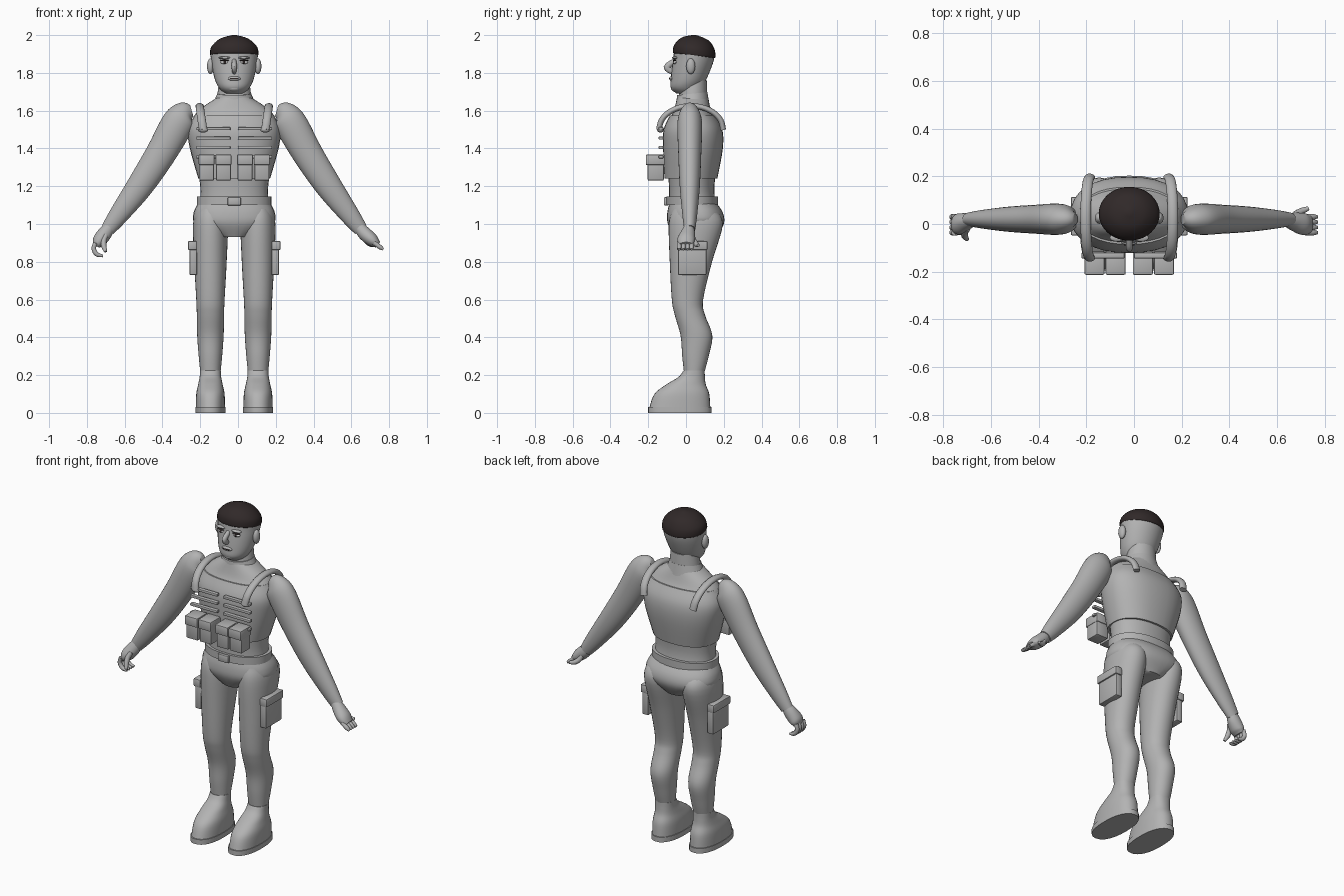
import bpy, bmesh, math
from mathutils import Vector

if "Cube" in bpy.data.objects:
    bpy.data.objects.remove(bpy.data.objects["Cube"])

MIDDLE = -.02  # body centre line
SIDES = {"left": 1, "right": -1}
ACROSS, DEPTH, UP = Vector((1, 0, 0)), Vector((0, 1, 0)), Vector((0, 0, 1))


def material(name, red, green, blue):
    mat = bpy.data.materials.new(name)
    mat.use_nodes = True
    mat.diffuse_color = (red, green, blue, 1)
    shader = mat.node_tree.nodes["Principled BSDF"]
    shader.inputs["Base Color"].default_value = mat.diffuse_color
    return mat


GREY = material("plain grey", .45, .45, .45)
HAIR = material("dark brown", .03, .022, .022)
WHITE = material("eye white", .7, .7, .7)


def finish(name, bm, mat):
    bmesh.ops.recalc_face_normals(bm, faces=bm.faces)
    mesh = bpy.data.meshes.new(name)
    bm.to_mesh(mesh)
    bm.free()
    mesh.materials.append(mat)
    part = bpy.data.objects.new(name, mesh)
    bpy.context.collection.objects.link(part)
    bpy.ops.object.select_all(action="DESELECT")
    part.select_set(True)
    bpy.context.view_layer.objects.active = part
    bpy.ops.object.shade_smooth_by_angle(angle=math.radians(42))


def hermite(before, start, end, after, t):
    """One coordinate on a smooth curve between start and end."""
    leave, arrive = (end - before) / 2, (after - start) / 2
    ease = t * t * (3 - 2 * t)
    return start + ease * (end - start) + t * (1 - t) * ((1 - t) * leave - t * arrive)


def smooth_rows(rows, steps=5):
    padded = [rows[0], *rows, rows[-1]]
    result = []
    for group in zip(padded, padded[1:], padded[2:], padded[3:]):
        for step in range(steps):
            result.append([hermite(*column, step / steps) for column in zip(*group)])
    return result + [rows[-1]]


def rounded(value, power):
    return math.copysign(abs(value) ** (2 / power), value)


def loft(name, rows, mat=GREY, ref=DEPTH, axis=None, power=2, tilt=0, sides=32):
    """Skin through rows of x, y, z, radius across and radius along ref."""
    rows = smooth_rows(rows)
    bm = bmesh.new()
    rings = []
    for index, (x, y, z, wide, deep) in enumerate(rows):
        centre = Vector((x, y, z))
        before, after = rows[max(index - 1, 0)], rows[min(index + 1, len(rows) - 1)]
        along = axis or (Vector(after[:3]) - Vector(before[:3])).normalized()
        u = along.cross(ref).normalized()
        v = u.cross(along)
        ring = []
        for side in range(sides):
            turn = math.tau * side / sides
            point = centre + u * wide * rounded(math.cos(turn), power)
            point += v * deep * rounded(math.sin(turn), power)
            point.z += tilt * (point.y - y)
            ring.append(bm.verts.new(point))
        rings.append(ring)
    for low, high in zip(rings, rings[1:]):
        for side in range(sides):
            bm.faces.new((low[side - 1], low[side], high[side], high[side - 1]))
    bm.faces.new(rings[0])
    bm.faces.new(rings[-1])
    finish(name, bm, mat)


def stack(name, *rows, x=MIDDLE, **options):
    """Upright loft through rows of height, centre y, half width and half depth."""
    loft(name, [(x, y, z, wide, deep) for z, y, wide, deep in rows], axis=UP, **options)


def place(bm, centre, size):
    for vert in bm.verts:
        vert.co = Vector(c + a * s for c, a, s in zip(centre, vert.co, size))


def box(name, centre, size, mat=GREY, bevel=.006):
    bm = bmesh.new()
    bmesh.ops.create_cube(bm, size=1)
    place(bm, centre, size)
    bmesh.ops.bevel(bm, geom=bm.edges[:], offset=min(bevel, min(size) / 4),
                    segments=2, affect="EDGES", profile=.5)
    finish(name, bm, mat)


def ball(name, centre, radii, mat=GREY):
    bm = bmesh.new()
    bmesh.ops.create_uvsphere(bm, u_segments=20, v_segments=12, radius=1)
    place(bm, centre, radii)
    finish(name, bm, mat)


def finger(name, x, y, z, heading, curl, step, drift=0, radius=.012):
    """Tapered tube that walks from a knuckle and turns by curl at each joint."""
    rows = []
    for joint in range(4):
        thick = radius * (.6 if joint == 3 else 1)
        rows.append((x, y, z, thick, thick))
        angle = math.radians(heading + curl * joint)
        x += step * math.cos(angle)
        z += step * math.sin(angle)
        y += drift
    loft(name, rows, sides=12)


# Head and hair
stack("head", (1.69, .01, .05, .06), (1.72, 0, .08, .08), (1.77, .015, .104, .095),
      (1.87, .04, .123, .108), (1.93, .045, .118, .1), (1.98, .05, .04, .04))
stack("hair", (1.89, .042, .12, .105), (1.9, .043, .128, .113), (1.94, .045, .12, .105),
      (1.98, .05, .075, .07), (2, .05, .01, .01), mat=HAIR, tilt=-.12)
loft("nose", [(MIDDLE, -.05, 1.87, .012, .012), (MIDDLE, -.1, 1.83, .018, .014),
              (MIDDLE, -.06, 1.8, .014, .01)], ref=ACROSS, sides=16)
ball("lips", (MIDDLE, -.077, 1.77), (.034, .012, .012))
box("mouth_line", (MIDDLE, -.088, 1.77), (.044, .006, .004), HAIR)
ball("chin", (MIDDLE, -.055, 1.72), (.04, .025, .02))
for side, sign in SIDES.items():
    ball(side + "_ear", (MIDDLE + sign * .126, .025, 1.835), (.018, .024, .042))
    eye = MIDDLE + sign * .05
    ball(side + "_eye", (eye, -.056, 1.856), (.023, .012, .009), WHITE)
    ball(side + "_pupil", (eye, -.064, 1.856), (.009, .006, .008), HAIR)
    ball(side + "_lash", (eye, -.06, 1.866), (.026, .01, .004), HAIR)
    ball(side + "_brow", (eye, -.058, 1.88), (.032, .016, .008))

# Neck, trunk, vest and belt
stack("neck", (1.6, .035, .1, .08), (1.76, .04, .08, .07))
stack("collar", (1.62, .035, .12, .09), (1.69, .033, .09, .08), tilt=.1)
stack("trunk", (1.1, .035, .185, .125), (1.2, .03, .18, .12), (1.4, .035, .21, .14),
      (1.53, .035, .225, .13), (1.6, .035, .19, .1), (1.67, .033, .09, .08), power=2.2)
stack("vest", (1.24, .026, .19, .14), (1.4, .037, .235, .158), (1.5, .037, .245, .155),
      (1.575, .035, .21, .12), power=2.3)
stack("belt", (1.1, .033, .198, .137), (1.145, .033, .198, .137), power=2.2)
box("belt_buckle", (MIDDLE, -.105, 1.12), (.07, .025, .044))

# Webbing, chest pouches and shoulder straps
for side, sign in SIDES.items():
    for row in range(4):
        box(side + "_webbing", (MIDDLE + sign * .11, -.132, 1.505 - row * .05), (.18, .025, .016))
    for offset in (.057, .146):
        box(side + "_chest_pouch", (MIDDLE + sign * offset, -.16, 1.295), (.078, .085, .13))
        box(side + "_pouch_flap", (MIDDLE + sign * offset, -.163, 1.34), (.084, .1, .056))
    strap = []
    for step in range(9):
        turn = math.pi * step / 8
        reach = MIDDLE + sign * (.165 + .018 * math.sin(turn))
        strap.append((reach, .027 - .17 * math.cos(turn), 1.5 + .125 * math.sin(turn), .015, .022))
    loft(side + "_shoulder_strap", strap, ref=ACROSS, sides=16)
    ball(side + "_strap_end", (MIDDLE + sign * .165, -.135, 1.5), (.028, .018, .016))

# Trousers, thigh pouches and boots
stack("pelvis", (.93, .05, .08, .11), (1, .052, .205, .148), (1.06, .048, .215, .147),
      (1.12, .035, .185, .12), power=2.4)
for side, sign in SIDES.items():
    leg = MIDDLE + sign * .126
    stack(side + "_leg", (.21, .043, .053, .053), (.3, .05, .062, .07), (.41, .055, .07, .084),
          (.52, .02, .072, .08), (.6, .008, .075, .083), (.8, .026, .086, .112),
          (1, .052, .092, .143), (1.08, .04, .07, .11), x=leg, power=2.1)
    box(side + "_thigh_pouch", (MIDDLE + sign * .217, .033, .815), (.04, .15, .17))
    box(side + "_thigh_flap", (MIDDLE + sign * .222, .033, .886), (.046, .162, .048))
    stack(side + "_boot", (.025, -.033, .077, .162), (.1, -.022, .075, .145), (.15, 0, .065, .105),
          (.19, .03, .057, .07), (.225, .043, .055, .056), x=leg, power=2.3)
    stack(side + "_sole", (0, -.033, .08, .168), (.03, -.033, .08, .168), x=leg, power=2.3)

# Arms, as rows of distance from the centre line, height and radius
ARM = [(.225, 1.6, .03), (.26, 1.585, .067), (.3, 1.53, .086), (.39, 1.37, .08),
       (.5, 1.2, .07), (.61, 1.05, .052), (.67, .97, .038)]
for side, sign in SIDES.items():
    loft(side + "_arm", [(MIDDLE + sign * reach, .02, height, radius, radius * .76)
                         for reach, height, radius in ARM])

# Left hand reaches outward, right hand hangs down
loft("left_palm", [(.64, .016, .985, .03, .026), (.67, .01, .95, .036, .038),
                   (.71, 0, .915, .034, .046), (.74, 0, .89, .018, .036)])
loft("right_palm", [(-.68, .016, .985, .03, .026), (-.705, .01, .95, .038, .036),
                    (-.735, 0, .91, .036, .044), (-.75, 0, .885, .02, .036)])
for knuckle in range(4):
    spread = -.036 + knuckle * .022
    finger("left_finger", .72, spread, .9, heading=-35, curl=0, step=.02)
    finger("right_finger", -.755, spread, .9, heading=-105, curl=45, step=.033)
finger("left_thumb", .67, .03, .94, heading=-70, curl=30, step=.03, drift=.012, radius=.014)
finger("right_thumb", -.7, -.02, .94, heading=-110, curl=20, step=.03, drift=-.015, radius=.014)
